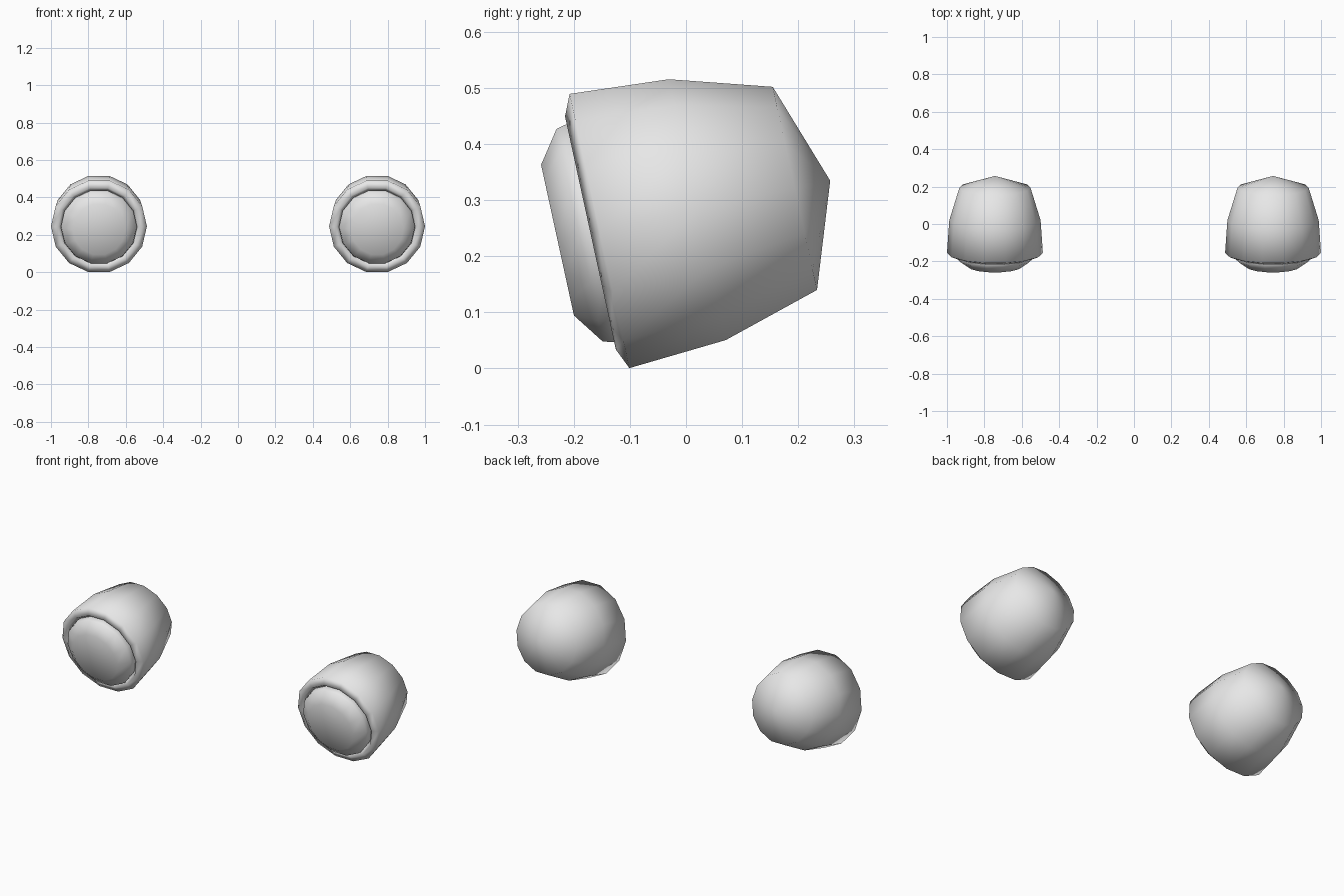
import bpy, bmesh, math
from mathutils import Matrix, Vector

if "Cube" in bpy.data.objects:
    bpy.data.objects.remove(bpy.data.objects["Cube"])

SIDES = 14
TILT = math.radians(12.3)

grey = bpy.data.materials.new("light_grey")
grey.diffuse_color = (0.8, 0.8, 0.8, 1)
grey.use_nodes = True
grey.node_tree.nodes["Principled BSDF"].inputs["Base Color"].default_value = grey.diffuse_color

# Profiles: (distance along the axis towards the back, radius)
HOUSING = [(-0.085, 0.19), (-0.095, 0.206), (-0.115, 0.218), (-0.0985, 0.2565),
           (0.08, 0.244), (0.258, 0.19), (0.3224, 0)]
LENS = [(-0.175, 0), (-0.175, 0.141), (-0.1345, 0.199), (-0.114, 0.204), (-0.085, 0.2)]


def revolve(name, profile, matrix):
    """Turn a profile about local +Y, with vertices on the local X axis."""
    bm = bmesh.new()
    rings = []
    for a, r in profile:
        if r == 0:
            rings.append([bm.verts.new((0, a, 0))] * SIDES)
        else:
            rings.append([bm.verts.new((r * math.cos(t), a, r * math.sin(t)))
                          for t in (2 * math.pi * k / SIDES for k in range(SIDES))])
    for lo, hi in zip(rings, rings[1:]):
        for k in range(SIDES):
            n = (k + 1) % SIDES
            quad = list(dict.fromkeys([lo[k], hi[k], hi[n], lo[n]]))
            bm.faces.new(quad).smooth = True
    # The profiles run front to back with faces wound outwards
    bm.normal_update()
    test = max(bm.faces, key=lambda f: f.calc_center_median().xz.length)
    c = test.calc_center_median()
    if test.normal.dot(Vector((c.x, 0, c.z))) < 0:
        bmesh.ops.reverse_faces(bm, faces=bm.faces[:])
    mesh = bpy.data.meshes.new(name)
    bm.to_mesh(mesh)
    bm.free()
    mesh.materials.append(grey)
    obj = bpy.data.objects.new(name, mesh)
    obj.matrix_world = matrix
    bpy.context.collection.objects.link(obj)


# A pair of lamps, faces tipped slightly downwards
for side, x in (("left", -0.7435), ("right", 0.7435)):
    place = Matrix.Translation((x, -0.058, 0.266)) @ Matrix.Rotation(TILT, 4, 'X')
    revolve(side + "_lamp_housing", HOUSING, place)
    revolve(side + "_lamp_lens", LENS, place)
